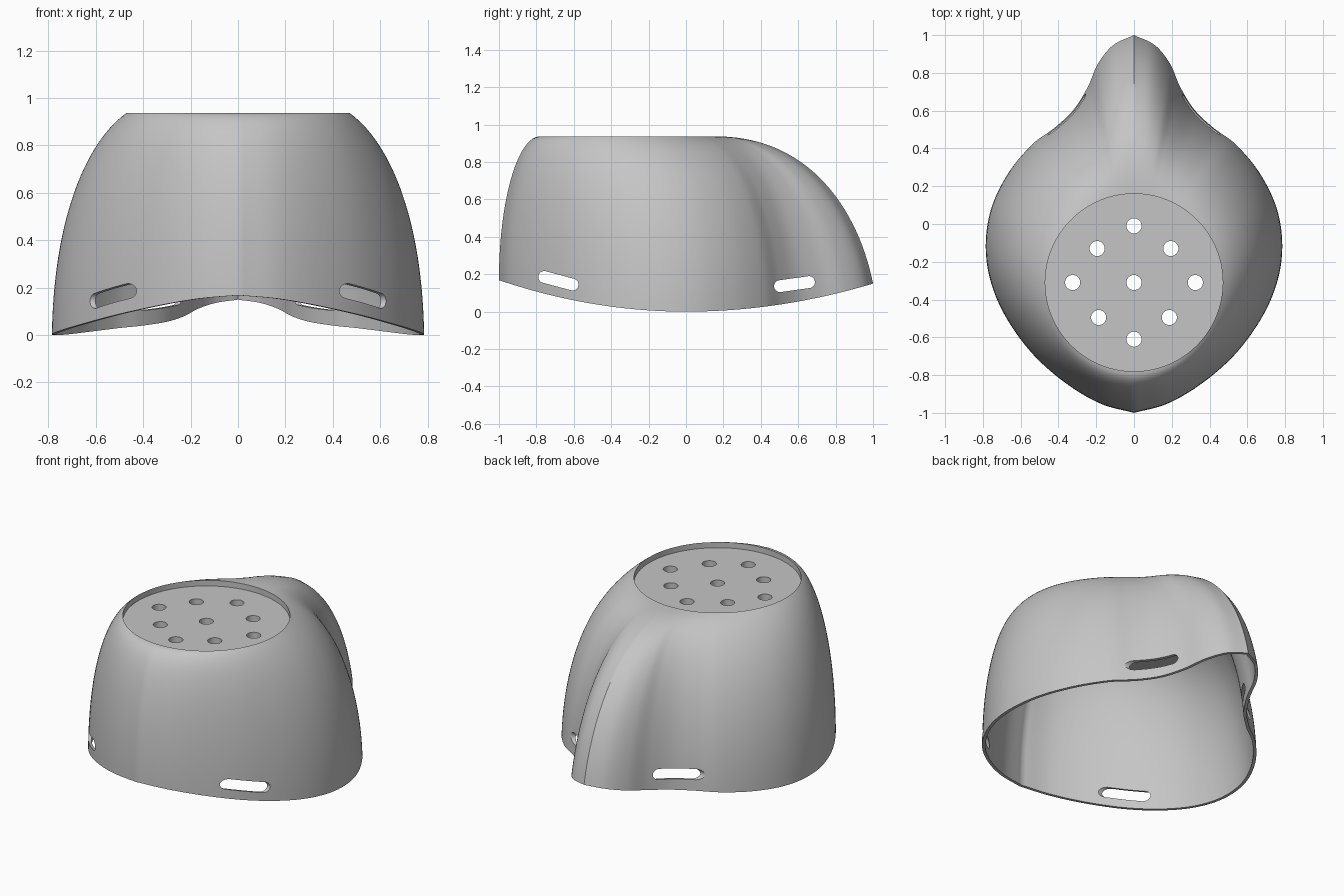
import bpy, bmesh, math
from mathutils import Vector, Matrix

if "Cube" in bpy.data.objects:
    bpy.data.objects.remove(bpy.data.objects["Cube"], do_unlink=True)

TOP, RECESS, RADIUS, WALL = 0.937, 0.902, 0.47, 0.018
CENTRE = Vector((0, -0.31, 0))
ROWS, STEPS = 28, 7

grey = bpy.data.materials.new("plain grey")
grey.use_nodes = True
COLOUR = (0.56, 0.56, 0.56, 1)
grey.diffuse_color = COLOUR
grey.node_tree.nodes["Principled BSDF"].inputs["Base Color"].default_value = COLOUR

# Half of the lower edge, from the back tip to the front tip
half = [Vector(p) for p in [
    (0, 1), (.11, .947), (.19, .85), (.245, .725), (.32, .605), (.42, .51),
    (.54, .42), (.665, .27), (.755, .085), (.785, -.11), (.76, -.3),
    (.68, -.49), (.54, -.685), (.365, -.84), (.18, -.95), (0, -1)]]


def spline(points, steps):
    """Smooth curve through all the points."""
    p = [2 * points[0] - points[1]] + points + [2 * points[-1] - points[-2]]
    out = []
    for i in range(1, len(p) - 2):
        a, b, c, d = p[i - 1:i + 3]
        for k in range(steps):
            t = k / steps
            out.append(b + (c - a) * t / 2 + (2 * a - 5 * b + 4 * c - d) * t * t / 2
                       + (3 * b - a - 3 * c + d) * t ** 3 / 2)
    return out + [points[-1]]


right = spline(half, STEPS)
outline = right + [Vector((-p.x, p.y)) for p in right[-2:0:-1]]

# Wall profile handles (inset, height) for each direction
BACK = (Vector((.09, .48)), Vector((.39, 1)))
SIDE = (Vector((.02, .5)), Vector((.41, .87)))
FRONT = (Vector((0, .55)), Vector((.45, 1)))


def wall_point(p, t):
    """Point on the outer wall above lower edge point p."""
    foot = Vector((p.x, p.y, (.15 if p.y > 0 else .168) * p.y ** 2))
    ray = (Vector((p.x, p.y, 0)) - CENTRE).normalized()
    head = CENTRE + ray * RADIUS + Vector((0, 0, TOP))
    end, blend = (BACK, ray.y ** 4) if ray.y > 0 else (FRONT, ray.y ** 2)
    h1, h2 = (s.lerp(e, blend) for s, e in zip(SIDE, end))
    w, h = 3 * t * (1 - t) ** 2 * h1 + 3 * t * t * (1 - t) * h2 + t ** 3 * Vector((1, 1))
    q = foot.lerp(head, w)
    q.z = foot.z + (head.z - foot.z) * h
    return q


def bridge(bm, a, b):
    n = len(a)
    for i in range(n):
        bm.faces.new((a[i], a[(i + 1) % n], b[(i + 1) % n], b[i]))


def ring(bm, points):
    return [bm.verts.new(p) for p in points]


def circle(radius, z):
    return [CENTRE + (Vector((p.x, p.y, 0)) - CENTRE).normalized() * radius
            + Vector((0, 0, z)) for p in outline]


def finish(bm, name):
    bmesh.ops.recalc_face_normals(bm, faces=bm.faces[:])
    mesh = bpy.data.meshes.new(name)
    bm.to_mesh(mesh)
    bm.free()
    mesh.materials.append(grey)
    ob = bpy.data.objects.new(name, mesh)
    bpy.context.collection.objects.link(ob)
    return ob


# Outer wall
bm = bmesh.new()
outer = [ring(bm, [wall_point(p, r / ROWS) for p in outline]) for r in range(ROWS + 1)]
for a, b in zip(outer, outer[1:]):
    bridge(bm, a, b)
bm.normal_update()

# Inner wall, set in by the wall thickness
inner = []
for r, row in enumerate(outer[:ROWS - 4]):
    points = []
    for v in row:
        n = v.normal.copy()
        if n.dot(v.co - CENTRE) < 0:
            n.negate()
        q = v.co - n * WALL
        if r == 0:
            q.z = v.co.z
        points.append(q)
    inner.append(ring(bm, points))
for a, b in zip(inner, inner[1:]):
    bridge(bm, a, b)
bridge(bm, outer[0], inner[0])

# Recessed top plate and its underside
plate = ring(bm, circle(RADIUS, RECESS))
bridge(bm, outer[-1], plate)
bm.faces.new(plate)
under = ring(bm, circle(RADIUS - .03, RECESS - .05))
bridge(bm, inner[-1], under)
bm.faces.new(under)
shell = finish(bm, "mask_shell")

# Cutter for the round vent holes
bm = bmesh.new()
vents = [(0, 0), (0, .3), (0, -.3)]
for s in (-1, 1):
    vents += [(s * .325, 0), (s * .195, .18), (s * .187, -.185)]
for x, y in vents:
    bmesh.ops.create_cone(bm, cap_ends=True, segments=32, radius1=.04, radius2=.04,
                          depth=.2, matrix=Matrix.Translation((x, CENTRE.y + y, RECESS)))
vent_cutter = finish(bm, "vent_cutter")

# Cutter for the strap slots, running straight across
bm = bmesh.new()
for y, z, tilt in ((-.682, .165, -15), (.58, .147, 8)):
    loop = []
    for k in range(24):
        a = 2 * math.pi * (k + .5) / 24
        side = .078 if math.cos(a) > 0 else -.078
        loop.append(Vector((0, side + .032 * math.cos(a), .032 * math.sin(a))))
    turn = Matrix.Translation((0, y, z)) @ Matrix.Rotation(math.radians(tilt), 4, 'X')
    ends = [ring(bm, [turn @ p + Vector((x, 0, 0)) for p in loop]) for x in (-1, 1)]
    bridge(bm, *ends)
    for e in ends:
        bm.faces.new(e)
slot_cutter = finish(bm, "slot_cutter")

# Cut, then shade
bpy.ops.object.select_all(action='DESELECT')
bpy.context.view_layer.objects.active = shell
shell.select_set(True)
for cutter in (vent_cutter, slot_cutter):
    cutter.hide_render = True
    mod = shell.modifiers.new(cutter.name, 'BOOLEAN')
    mod.operation = 'DIFFERENCE'
    mod.solver = 'EXACT'
    mod.object = cutter
    bpy.ops.object.modifier_apply(modifier=mod.name)
    bpy.data.objects.remove(cutter, do_unlink=True)
bpy.ops.object.shade_smooth_by_angle(angle=math.radians(34))
